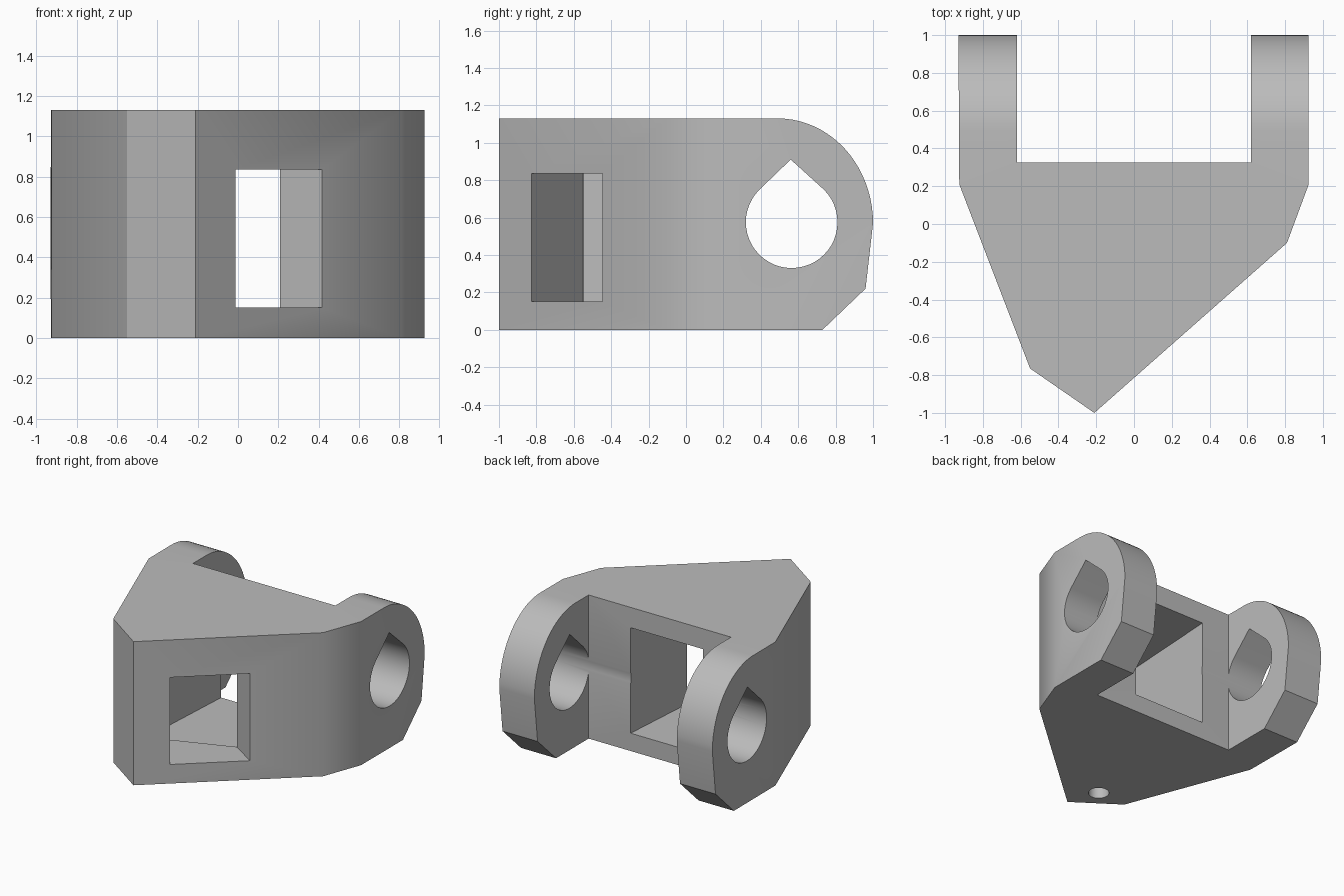
import bpy, bmesh, math
from mathutils import Vector

if "Cube" in bpy.data.objects:
    bpy.data.objects.remove(bpy.data.objects["Cube"], do_unlink=True)

grey = bpy.data.materials.new("plain grey")
grey.use_nodes = True
tone = (0.5, 0.5, 0.5, 1)
grey.diffuse_color = tone
grey.node_tree.nodes["Principled BSDF"].inputs["Base Color"].default_value = tone


def prism(name, points, start, end, axis="Z"):
    """Extrude a closed outline: (x, y) along Z, or (y, z) along X."""
    bm = bmesh.new()
    place = (lambda a, b: (a, b, start)) if axis == "Z" else (lambda a, b: (start, a, b))
    face = bm.faces.new([bm.verts.new(place(a, b)) for a, b in points])
    move = Vector((0, 0, end - start)) if axis == "Z" else Vector((end - start, 0, 0))
    out = bmesh.ops.extrude_face_region(bm, geom=[face])
    bmesh.ops.translate(bm, vec=move, verts=[v for v in out["geom"] if isinstance(v, bmesh.types.BMVert)])
    bmesh.ops.recalc_face_normals(bm, faces=bm.faces)
    mesh = bpy.data.meshes.new(name)
    bm.to_mesh(mesh)
    bm.free()
    obj = bpy.data.objects.new(name, mesh)
    bpy.context.collection.objects.link(obj)
    mesh.materials.append(grey)
    return obj


def arc(cx, cy, rx, ry, first, last, steps):
    angles = [math.radians(first + (last - first) * i / steps) for i in range(steps + 1)]
    return [(cx + rx * math.cos(a), cy + ry * math.sin(a)) for a in angles]


def combine(obj, cutter, operation="DIFFERENCE"):
    mod = obj.modifiers.new(cutter.name, "BOOLEAN")
    mod.operation, mod.object, mod.solver = operation, cutter, "EXACT"
    bpy.context.view_layer.objects.active = obj
    bpy.ops.object.modifier_apply(modifier=mod.name)
    bpy.data.objects.remove(cutter, do_unlink=True)


# Wedge body with two rear lugs, seen in plan
plan = [(-0.93, 1.1), (-0.925, 0.21), (-0.55, -0.765), (-0.21, -1), (0.81, -0.1), (0.925, 0.21),
        (0.925, 1.1), (0.62, 1.1), (0.62, 0.325), (-0.62, 0.325), (-0.62, 1.1)]
bracket = prism("hinge_bracket", plan, 0, 1.13)

# Rounded side profile of the lugs
side = [(-1.2, -0.2), (0.53, -0.2), (0.73, 0), (0.96, 0.22)]
side += arc(0.49, 0.57, 0.51, 0.56, 0, 90, 20) + [(0.45, 1.3), (-1.2, 1.3)]
combine(bracket, prism("side_profile", side, -1.2, 1.2, "X"), "INTERSECT")

# Teardrop pivot holes
drop = arc(0.565, 0.575, 0.245, 0.245, 135, 405, 36) + [(0.56, 0.91)]
combine(bracket, prism("pivot_hole", drop, -1.2, 1.2, "X"))

# Cranked window: rear pocket, then the angled front pocket
rear = [(0.26, 0.4), (-0.37, 0.4), (-0.425, -0.55), (0.208, -0.31)]
combine(bracket, prism("rear_pocket", rear, 0.14, 0.97))
front = [(0.42, -0.45), (0.208, -0.31), (0.15, -0.25), (-0.38, -0.5), (-0.42, -0.55),
         (-0.015, -0.825), (0.1, -0.903), (0.57, -0.55)]
combine(bracket, prism("front_pocket", front, 0.15, 0.835))

# Blind pin hole in the underside
combine(bracket, prism("pin_hole", arc(-0.3, -0.756, 0.075, 0.075, 0, 345, 23), -0.1, 0.4))

bpy.ops.object.select_all(action="DESELECT")
bracket.select_set(True)
bpy.context.view_layer.objects.active = bracket
bpy.ops.object.shade_smooth_by_angle(angle=math.radians(30))
